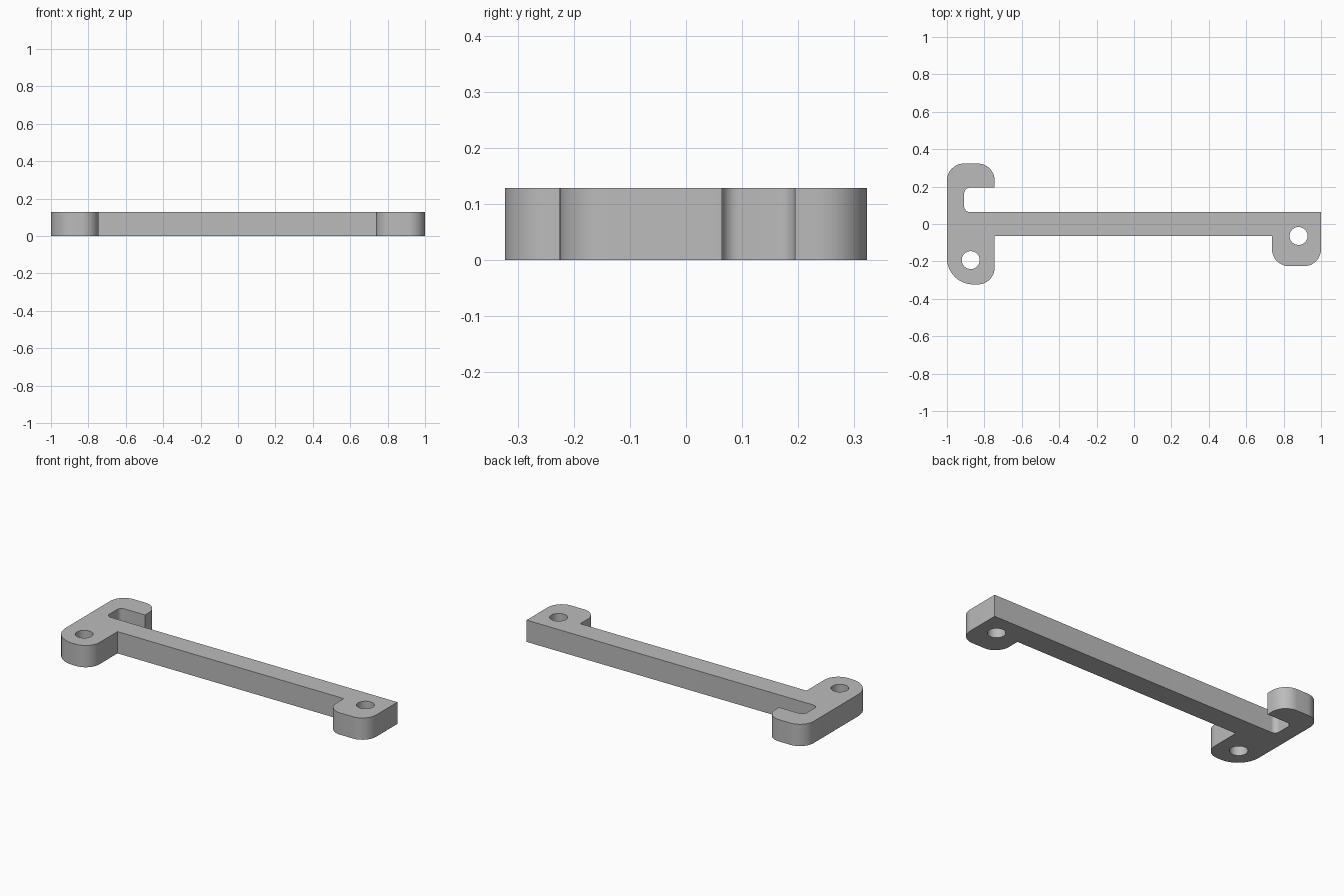
import bpy, bmesh, math
from mathutils import Vector

cube = bpy.data.objects.get("Cube")
if cube:
    bpy.data.objects.remove(cube, do_unlink=True)

HEIGHT = 0.129
BAR = 0.064     # half width of the bar
EDGE = 0.323    # front and back limits


def rounded(corners, steps=12):
    """Turn (x, y, radius) corners into a closed outline with arcs."""
    out = []
    for i, (x, y, r) in enumerate(corners):
        p = Vector((x, y))
        if r == 0:
            out.append(p)
            continue
        a = (Vector(corners[i - 1][:2]) - p).normalized()
        b = (Vector(corners[(i + 1) % len(corners)][:2]) - p).normalized()
        centre = p + (a + b) * r   # all corners are right angles
        for k in range(steps + 1):
            t = k / steps * math.pi / 2
            out.append(centre - b * r * math.cos(t) - a * r * math.sin(t))
    return out


def circle(x, y, r, n=48):
    return [Vector((x + r * math.cos(k * math.tau / n),
                    y + r * math.sin(k * math.tau / n))) for k in range(n)]


# Outline: hook and foot at the left end, bar, pad at the right end
outline = rounded([
    (-1, EDGE, 0.09), (-1, -EDGE, 0.14), (-0.745, -EDGE, 0.09),
    (-0.745, -BAR, 0), (0.738, -BAR, 0),
    (0.738, -0.225, 0.09), (1, -0.225, 0.09), (1, BAR, 0),
    (-0.908, BAR, 0.03), (-0.908, 0.194, 0.03),
    (-0.745, 0.194, 0), (-0.745, EDGE, 0.09),
])
holes = [circle(-0.873, -0.193, 0.048), circle(0.88, -0.064, 0.048)]

# Filled flat profile with holes, extruded to full height
curve = bpy.data.curves.new("bracket_profile", 'CURVE')
curve.dimensions = '2D'
curve.fill_mode = 'BOTH'
curve.extrude = HEIGHT / 2
for loop in [outline] + holes:
    spline = curve.splines.new('POLY')
    spline.points.add(len(loop) - 1)
    for point, co in zip(spline.points, loop):
        point.co = (co.x, co.y, 0, 1)
    spline.use_cyclic_u = True

helper = bpy.data.objects.new("profile_helper", curve)
bpy.context.collection.objects.link(helper)
bpy.context.view_layer.update()
evaluated = helper.evaluated_get(bpy.context.evaluated_depsgraph_get())
mesh = bpy.data.meshes.new_from_object(evaluated)
bpy.data.objects.remove(helper, do_unlink=True)

bm = bmesh.new()
bm.from_mesh(mesh)
bmesh.ops.translate(bm, verts=bm.verts, vec=(0, 0, HEIGHT / 2))
bmesh.ops.remove_doubles(bm, verts=bm.verts, dist=0.0001)
bmesh.ops.recalc_face_normals(bm, faces=bm.faces)
bm.to_mesh(mesh)
bm.free()

bracket = bpy.data.objects.new("mounting_bracket", mesh)
bpy.context.collection.objects.link(bracket)

# Plain grey finish
grey = bpy.data.materials.new("plain_grey")
grey.use_nodes = True
colour = (0.5, 0.5, 0.5, 1)
grey.diffuse_color = colour
grey.node_tree.nodes["Principled BSDF"].inputs["Base Color"].default_value = colour
mesh.materials.clear()
mesh.materials.append(grey)
for face in mesh.polygons:
    face.material_index = 0

bpy.ops.object.select_all(action='DESELECT')
bracket.select_set(True)
bpy.context.view_layer.objects.active = bracket
bpy.ops.object.shade_smooth_by_angle(angle=math.radians(30))
